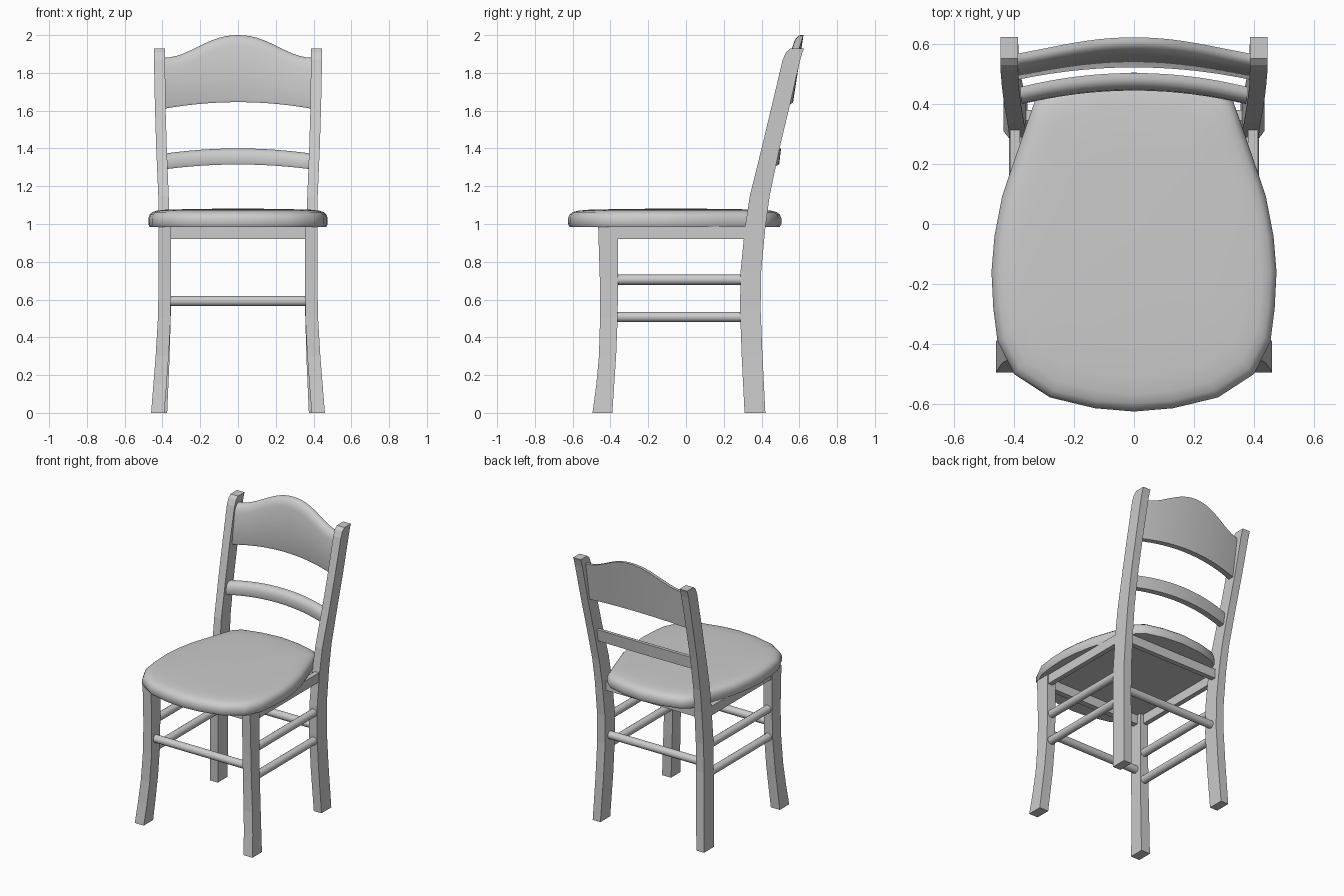
import bpy
import bmesh
import math
from mathutils import Vector

if "Cube" in bpy.data.objects:
    bpy.data.objects.remove(bpy.data.objects["Cube"], do_unlink=True)

grey = bpy.data.materials.new("plain_grey")
grey.use_nodes = True
grey.diffuse_color = (0.6, 0.6, 0.6, 1)
grey.node_tree.nodes["Principled BSDF"].inputs["Base Color"].default_value = (0.6, 0.6, 0.6, 1)


def loft(name, rings, mirror=False, smooth=None):
    """Skin a list of equal-sized point rings, with closed ends."""
    bm = bmesh.new()
    loops = [[bm.verts.new(p) for p in ring] for ring in rings]
    n = len(loops[0])
    for a, b in zip(loops, loops[1:]):
        for i in range(n):
            j = (i + 1) % n
            bm.faces.new((a[i], a[j], b[j], b[i]))
    bm.faces.new(loops[0][::-1])
    bm.faces.new(loops[-1])
    bmesh.ops.recalc_face_normals(bm, faces=bm.faces)
    mesh = bpy.data.meshes.new(name)
    bm.to_mesh(mesh)
    bm.free()
    mesh.materials.append(grey)
    obj = bpy.data.objects.new(name, mesh)
    bpy.context.collection.objects.link(obj)
    if mirror:
        obj.modifiers.new("Mirror", 'MIRROR')
    if smooth:
        bpy.ops.object.select_all(action='DESELECT')
        obj.select_set(True)
        bpy.context.view_layer.objects.active = obj
        bpy.ops.object.shade_smooth_by_angle(angle=math.radians(smooth))
    return obj


def leg(name, sections):
    """Bent square leg from (z, inner x, outer x, front y, back y)."""
    loft(name, [[(a, c, z), (b, c, z), (b, d, z), (a, d, z)]
                for z, a, b, c, d in sections], mirror=True)


def box(name, x, y, z, mirror=False):
    loft(name, [[(x[0], y[0], h), (x[1], y[0], h), (x[1], y[1], h), (x[0], y[1], h)]
                for h in z], mirror)


def rod(name, start, end, radius=0.027, mirror=False):
    start, end = Vector(start), Vector(end)
    turn = (end - start).to_track_quat('Z', 'Y')
    angles = [math.tau * i / 16 for i in range(16)]
    loft(name, [[p + turn @ Vector((radius * math.cos(t), radius * math.sin(t), 0))
                 for t in angles] for p in (start, end)], mirror, 40)


def back_rail(name, half, bottom, top, back, lean, thick, bow, soft):
    """Bowed slat; bottom and top are functions of u = x / half."""
    rings = []
    for i in range(25):
        u = i / 12 - 1
        lo, hi = bottom(u), top(u)
        rear = back + bow * (1 - u * u)

        def point(depth, z):
            return (u * half, rear + lean * (z - lo) - depth, z)
        ring = [point(0, hi), point(0, lo), point(thick * 0.85, lo), point(thick, lo + 0.012)]
        # rounded front upper edge
        for k in range(7):
            t = math.pi / 2 * k / 6
            ring.append(point(0.015 + (thick - 0.015) * math.cos(t),
                              hi - soft + soft * math.sin(t)))
        rings.append(ring)
    loft(name, rings, smooth=45)


# Legs
leg("front_leg", [(0, .39, .46, -.495, -.39), (.15, .378, .448, -.475, -.38),
                  (.3, .367, .436, -.461, -.37), (.5, .357, .424, -.455, -.362),
                  (.7, .355, .42, -.456, -.36), (.985, .355, .42, -.465, -.36)])
leg("rear_leg", [(0, .375, .435, .31, .42), (.3, .362, .424, .295, .405),
                 (.55, .355, .417, .286, .395), (.75, .355, .416, .289, .398),
                 (.98, .36, .418, .312, .42), (1.15, .367, .422, .338, .443),
                 (1.4, .377, .433, .4, .495), (1.63, .384, .44, .455, .55),
                 (1.87, .386, .445, .512, .605), (1.91, .386, .445, .53, .617),
                 (1.928, .386, .445, .552, .624)])

# Seat: rings of the rounded outline, closing in over the top
half = [(0, .505), (.15, .49), (.28, .455), (.33, .41), (.355, .34), (.41, .18),
        (.44, .09), (.465, -.04), (.475, -.16), (.469, -.28), (.455, -.39),
        (.4, -.5), (.28, -.578), (.13, -.614), (0, -.625)]
outline = half + [(-x, y) for x, y in half[-2:0:-1]]
mid = -0.05
profile = [(.985, .985), (1, 1), (1, 1.03), (.985, 1.05), (.955, 1.063), (.9, 1.071),
           (.8, 1.076), (.55, 1.079), (.25, 1.081), (.02, 1.082)]
loft("seat", [[(x * s, mid + (y - mid) * s, z) for x, y in outline]
              for s, z in profile], smooth=50)

# Frame below the seat
box("side_apron", (.38, .414), (-.38, .33), (.92, .986), mirror=True)
box("front_apron", (-.37, .37), (-.43, -.39), (.92, .986))
box("rear_apron", (-.37, .37), (.345, .38), (.92, .986))

# Round stretchers
rod("upper_side_stretcher", (.387, -.38, .705), (.387, .3, .705), mirror=True)
rod("lower_side_stretcher", (.389, -.38, .508), (.389, .3, .508), mirror=True)
rod("front_stretcher", (-.37, -.41, .592), (.37, -.41, .592))
rod("rear_stretcher", (-.37, .34, .592), (.37, .34, .592))

# Backrest
back_rail("top_rail", .392, lambda u: 1.645 - .035 * u * u,
          lambda u: 1.94 + .06 * math.cos(math.pi * abs(u) ** 1.1),
          .525, .155, .047, .042, .06)
back_rail("middle_rail", .385, lambda u: 1.315 - .025 * u * u,
          lambda u: 1.4 - .027 * u * u, .445, .12, .05, .048, .04)
